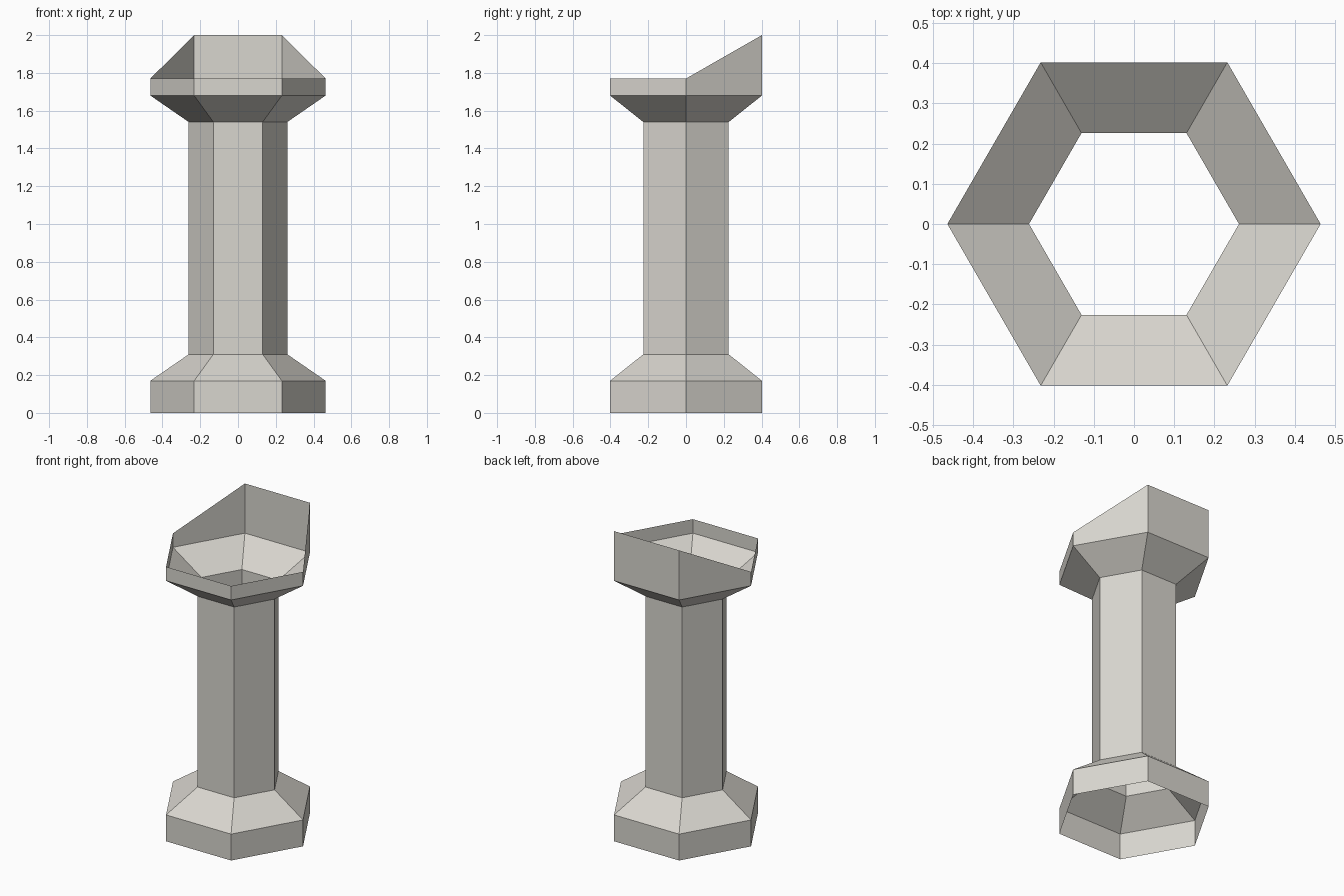
import bpy, bmesh, math

cube = bpy.data.objects.get("Cube")
if cube:
    bpy.data.objects.remove(cube, do_unlink=True)

SIDES = 6
WIDE, NARROW = 0.464, 0.261
RIM_LOW, RIM_HIGH = 1.77, 2.0

# Stone colour
stone = bpy.data.materials.new("pale_stone")
stone.use_nodes = True
colour = (0.69, 0.67, 0.62, 1)
stone.diffuse_color = colour
stone.node_tree.nodes["Principled BSDF"].inputs["Base Color"].default_value = colour


def hex_shell(name, profile, raise_back=False):
    """Open six-sided tube through (radius, height) rings."""
    bm = bmesh.new()
    rings = []
    for radius, z in profile:
        angles = [math.tau * i / SIDES for i in range(SIDES)]
        rings.append([bm.verts.new((radius * math.cos(a), radius * math.sin(a), z))
                      for a in angles])
    for low, high in zip(rings, rings[1:]):
        for i in range(SIDES):
            j = (i + 1) % SIDES
            bm.faces.new((low[i], low[j], high[j], high[i]))
    if raise_back:
        for v in rings[-1]:
            if v.co.y > 0.1:
                v.co.z = RIM_HIGH
    mesh = bpy.data.meshes.new(name)
    bm.to_mesh(mesh)
    bm.free()
    mesh.materials.append(stone)
    obj = bpy.data.objects.new(name, mesh)
    bpy.context.collection.objects.link(obj)
    return obj


# Flared foot, hollow shaft and basin with a raised back
hex_shell("pedestal_foot", [(WIDE, 0), (WIDE, 0.17), (NARROW, 0.31)])
hex_shell("pedestal_shaft", [(NARROW, 0.31), (NARROW, 1.54)])
hex_shell("basin", [(NARROW, 1.54), (WIDE, 1.68), (WIDE, RIM_LOW)], raise_back=True)
